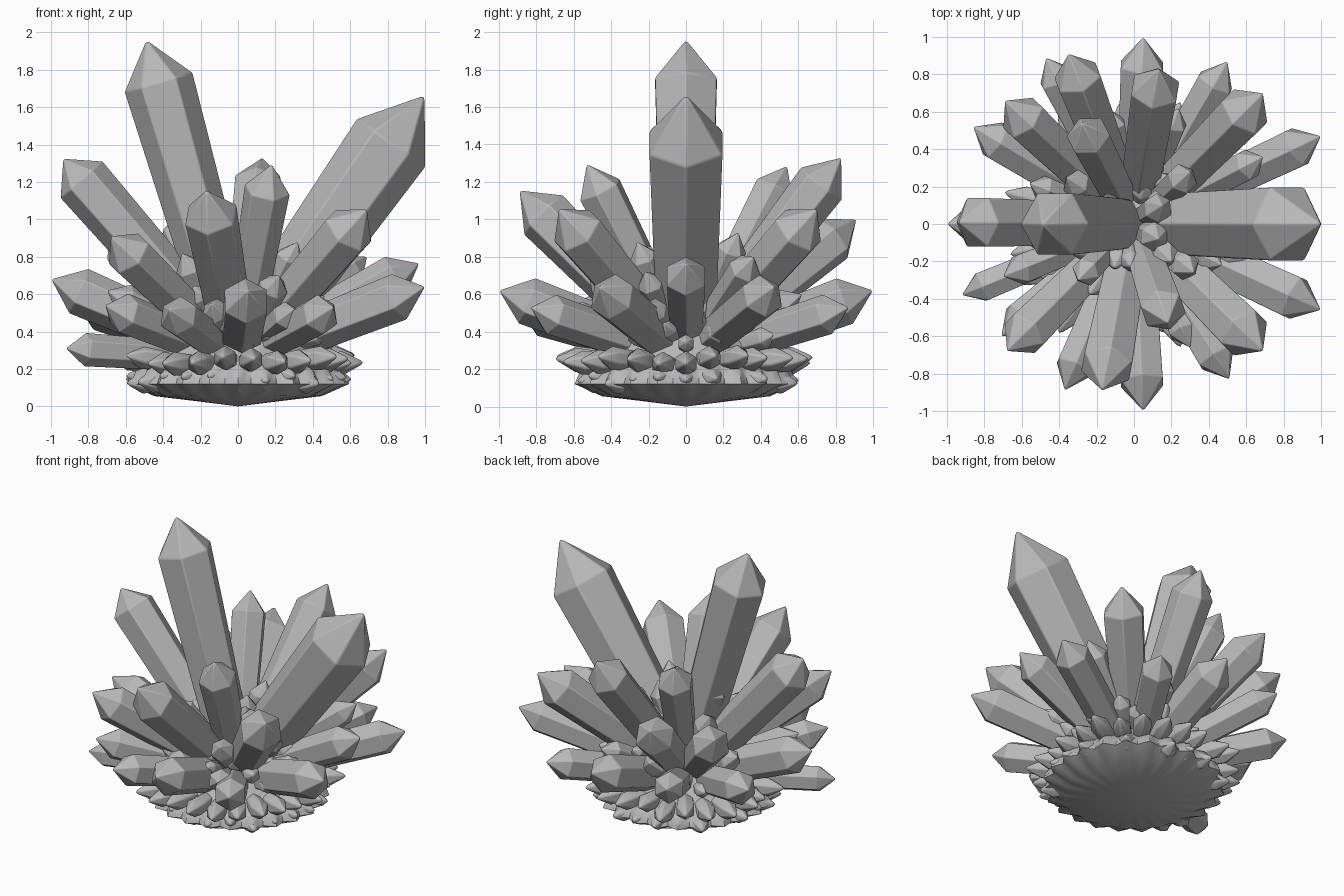
import bpy, bmesh, math, random
from mathutils import Vector

random.seed(4)
cube = bpy.data.objects.get("Cube")
if cube:
    bpy.data.objects.remove(cube)

grey = bpy.data.materials.new("stone_grey")
grey.use_nodes = True
colour = (0.48, 0.48, 0.48, 1)
grey.diffuse_color = colour
grey.node_tree.nodes["Principled BSDF"].inputs["Base Color"].default_value = colour


def finish(bm, name, bevel=0.0, angle=30):
    """Turn a bmesh into a shaded object."""
    bmesh.ops.recalc_face_normals(bm, faces=bm.faces)
    mesh = bpy.data.meshes.new(name)
    bm.to_mesh(mesh)
    bm.free()
    mesh.materials.append(grey)
    ob = bpy.data.objects.new(name, mesh)
    bpy.context.collection.objects.link(ob)
    if bevel:
        mod = ob.modifiers.new("soft_edges", "BEVEL")
        mod.width, mod.segments, mod.limit_method = bevel, 2, "ANGLE"
    bpy.ops.object.select_all(action="DESELECT")
    ob.select_set(True)
    bpy.context.view_layer.objects.active = ob
    bpy.ops.object.shade_smooth_by_angle(angle=math.radians(angle))


def add_crystal(bm, tip, radius, root_z=0.25, start=0.2, point=1.25, taper=0.8, sides=6):
    """Tapered prism with a pyramid point, growing out from the middle axis."""
    tip, root = Vector(tip), Vector((0, 0, root_z))
    axis = (tip - root).normalized()
    side = axis.cross(Vector((0, 0, 1))).normalized()
    up = side.cross(axis)
    rings = []
    for centre, r in ((root + axis * start, radius * taper), (tip - axis * radius * point, radius)):
        ring = []
        for i in range(sides):
            a = math.tau * i / sides
            ring.append(bm.verts.new(centre + (up * math.cos(a) + side * math.sin(a)) * r))
        rings.append(ring)
    apex = bm.verts.new(tip)
    bm.faces.new(rings[0])
    for i in range(sides):
        j = (i + 1) % sides
        bm.faces.new((rings[0][i], rings[0][j], rings[1][j], rings[1][i]))
        bm.faces.new((rings[1][i], rings[1][j], apex))


def crystal(name, tip, radius, **options):
    bm = bmesh.new()
    add_crystal(bm, tip, radius, **options)
    finish(bm, name, bevel=radius * 0.04)


# Tallest crystals
crystal("tallest_crystal", (-0.49, 0, 1.96), 0.19, point=1.25, taper=0.78)
crystal("right_leaning_crystal", (1.0, 0, 1.665), 0.225, point=1.4, taper=0.8)
crystal("left_leaning_crystal", (-0.935, 0.01, 1.325), 0.15, point=1.0, taper=0.85)

# Medium crystals: tip and radius
medium = [
    ((0.13, 0.83, 1.33), 0.14), ((-0.17, -0.89, 1.155), 0.15),
    ((-0.28, 0.54, 1.285), 0.12), ((0.18, -0.53, 1.295), 0.125),
    ((-0.35, 0.91, 1.0), 0.135), ((0.69, 0.7, 1.055), 0.145),
    ((0.69, -0.68, 1.055), 0.145), ((-0.69, 0.66, 0.93), 0.13),
    ((-0.68, -0.68, 0.91), 0.13), ((0.97, 0, 0.765), 0.118),
]
for i, (tip, r) in enumerate(medium):
    crystal(f"medium_crystal_{i + 1}", tip, r)

# Low spreading crystals
low = [
    ((1.0, 0.47, 0.64), 0.12), ((1.0, -0.46, 0.64), 0.13),
    ((-1.0, 0, 0.68), 0.13), ((0.05, 1.0, 0.62), 0.13),
    ((0.05, -1.0, 0.62), 0.13), ((0.5, 0.87, 0.53), 0.11),
    ((0.51, -0.83, 0.53), 0.11), ((-0.37, -0.89, 0.52), 0.11),
    ((-0.47, 0.89, 0.6), 0.105), ((-0.86, 0.52, 0.56), 0.115),
    ((-0.92, -0.38, 0.31), 0.09), ((-0.71, -0.6, 0.54), 0.11),
    ((0.69, 0.36, 0.8), 0.09), ((-0.7, -0.28, 0.62), 0.09),
]
for i, (tip, r) in enumerate(low):
    crystal(f"low_crystal_{i + 1}", tip, r, taper=0.88)

# Small crystals near the centre
inner = [
    ((0.3, 0.28, 0.93), 0.085), ((0.32, -0.26, 0.88), 0.08),
    ((0.2, -0.2, 0.86), 0.075), ((0.15, 0.1, 0.92), 0.08),
    ((0.13, -0.08, 0.88), 0.08), ((-0.3, -0.3, 0.82), 0.08),
    ((-0.36, 0.25, 0.85), 0.08), ((-0.3, 0.05, 1.02), 0.08),
    ((0.47, -0.22, 0.72), 0.075), ((0.22, -0.52, 0.7), 0.08),
    ((0.3, -0.66, 0.52), 0.08), ((-0.14, -0.6, 0.55), 0.075),
    ((0.24, 0.62, 0.6), 0.08), ((-0.14, 0.62, 0.6), 0.08),
    ((-0.56, 0.22, 0.6), 0.075), ((0.62, -0.2, 0.55), 0.075),
]
for i, (tip, r) in enumerate(inner):
    crystal(f"inner_crystal_{i + 1}", tip, r)

# Scattered tiny crystals over the mound
bm = bmesh.new()
count = 72
for i in range(count):
    a = i * 2.39996
    lift = math.radians(12 + 58 * i / count)
    reach = random.uniform(0.52, 0.64)
    tip = (math.cos(a) * math.cos(lift) * reach, math.sin(a) * math.cos(lift) * reach,
           0.25 + math.sin(lift) * reach * 0.88)
    add_crystal(bm, tip, random.uniform(0.045, 0.07), start=0.3, point=1.2)
finish(bm, "tiny_crystals", bevel=0.006, angle=45)


def pointed_ring(name, count, reach, height, radius, **options):
    """Ring of outward tips with slightly varied length and height."""
    bm = bmesh.new()
    for i in range(count):
        a = math.tau * i / count
        r = random.uniform(*reach)
        add_crystal(bm, (math.cos(a) * r, math.sin(a) * r, random.uniform(*height)),
                    radius, **options)
    finish(bm, name, bevel=0.008, angle=50)


# Small pointed crystals above the base, and broad tips around its rim
pointed_ring("crystal_ring", 26, (0.64, 0.73), (0.23, 0.28), 0.066,
             root_z=0.21, start=0.38, point=1.9, taper=0.8)
pointed_ring("rim_tips", 24, (0.59, 0.64), (0.12, 0.17), 0.062,
             root_z=0.15, start=0.4, point=1.6, taper=0.8)

# Frilled base dish and rounded mound, built as rings from bottom to top
bm = bmesh.new()
profile = [(0.2, 0.025, 0), (0.44, 0.055, 0.008), (0.57, 0.12, 0.025), (0.54, 0.19, 0.025),
           (0.46, 0.25, 0), (0.37, 0.4, 0), (0.22, 0.55, 0)]
steps = 96
rings = []
for r, z, frill in profile:
    ring = []
    for i in range(steps):
        a = math.tau * i / steps
        rr = r + frill * math.cos(a * 24)
        ring.append(bm.verts.new((math.cos(a) * rr, math.sin(a) * rr, z)))
    rings.append(ring)
bottom, top = bm.verts.new((0, 0, 0)), bm.verts.new((0, 0, 0.62))
for i in range(steps):
    j = (i + 1) % steps
    bm.faces.new((bottom, rings[0][j], rings[0][i]))
    bm.faces.new((top, rings[-1][i], rings[-1][j]))
    for lower, upper in zip(rings, rings[1:]):
        bm.faces.new((lower[i], lower[j], upper[j], upper[i]))
finish(bm, "base_mound", angle=50)
